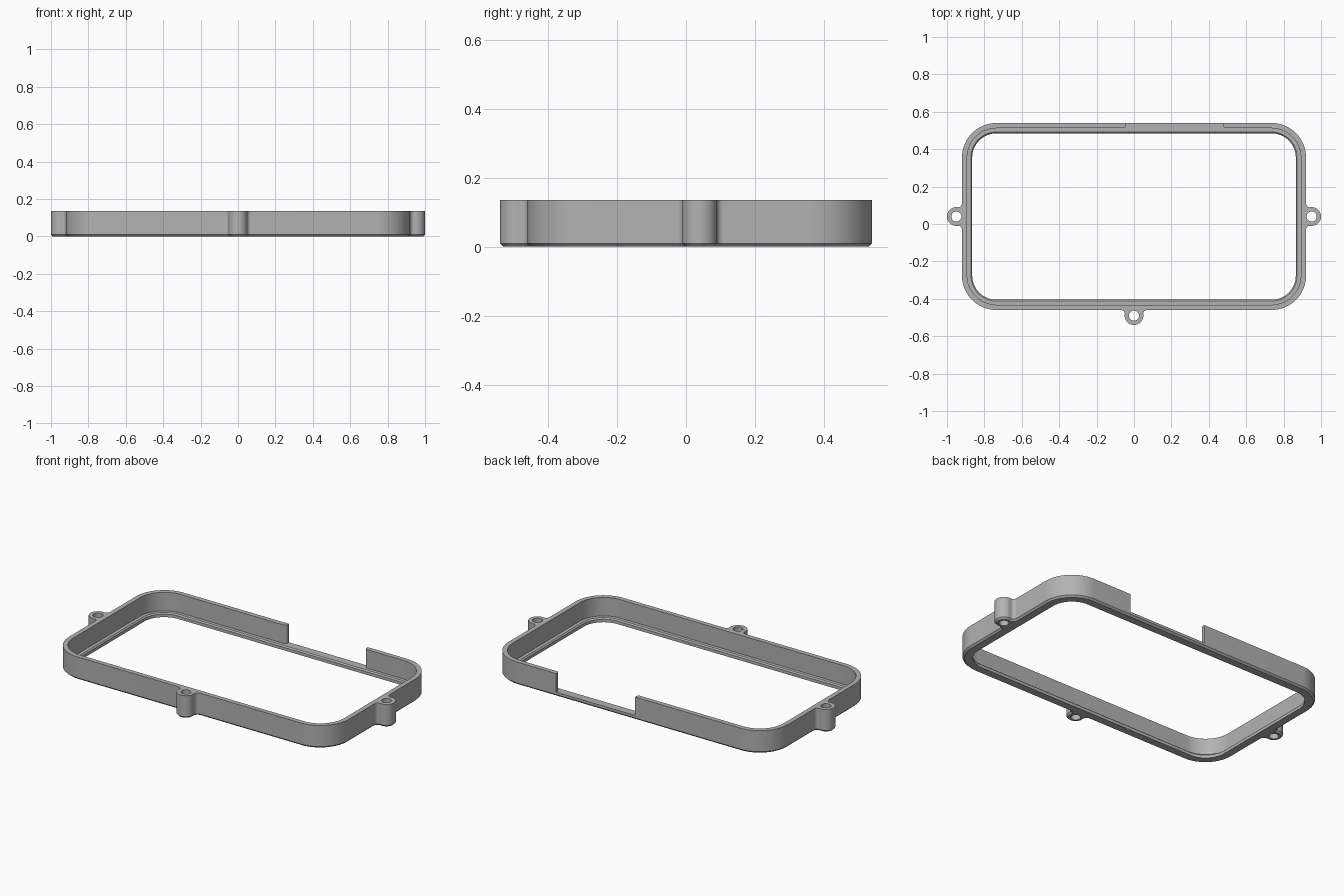
import bpy, bmesh
from math import sin, cos, pi, asin

old = bpy.data.objects.get("Cube")
if old:
    bpy.data.objects.remove(old, do_unlink=True)

HALF_X, HALF_Y, CY = 0.92, 0.50, 0.04   # frame half sizes and centre
CORNER, WALL, HEIGHT, FLOOR = 0.185, 0.028, 0.135, 0.025
LUG_R, LUG_OUT, FILLET, HOLE_R = 0.05, 0.03, 0.02, 0.027
FILLET_DX = ((LUG_R + FILLET) ** 2 - (LUG_OUT - FILLET) ** 2) ** 0.5

grey = bpy.data.materials.new("grey")
grey.use_nodes = True
grey.diffuse_color = (0.45, 0.45, 0.45, 1)
grey.node_tree.nodes["Principled BSDF"].inputs["Base Color"].default_value = (0.45, 0.45, 0.45, 1)


def arc(cx, cy, r, a0, a1, n):
    return [(cx + r * cos(a0 + (a1 - a0) * i / n), cy + r * sin(a0 + (a1 - a0) * i / n))
            for i in range(n + 1)]


def lug(x, y, turn, inset):
    """Fillet, round boss, fillet: bulging out along direction turn."""
    t = asin((LUG_OUT - FILLET) / (LUG_R + FILLET))
    r = FILLET + inset
    # local frame: wall runs along +u, outside is -v
    pts = arc(-FILLET_DX, -FILLET, r, pi / 2, -t, 8)
    pts += arc(0, -LUG_OUT, LUG_R - inset, pi - t, 2 * pi + t, 32)
    pts += arc(FILLET_DX, -FILLET, r, pi + t, pi / 2, 8)
    c, s = cos(turn), sin(turn)
    return [(x + u * c - v * s, y + u * s + v * c) for u, v in pts]


def rounded_rect(inset, lugs=False):
    """Anticlockwise outline, starting at the lower left corner."""
    cx, cy, r = HALF_X - CORNER, HALF_Y - CORNER, CORNER - inset
    pts = []
    corners = [(-cx, -cy), (cx, -cy), (cx, cy), (-cx, cy)]
    bosses = [(0, CY - HALF_Y, 0), (HALF_X, CY, pi / 2), None, (-HALF_X, CY, -pi / 2)]
    for i, (x, y) in enumerate(corners):
        pts += arc(x, y + CY, r, pi + i * pi / 2, pi * 1.5 + i * pi / 2, 20)
        if lugs and bosses[i]:
            pts += lug(*bosses[i], inset)
    return pts


def loft(name, rings):
    """Closed solid through (outline, z) rings of equal point count."""
    bm = bmesh.new()
    loops = [[bm.verts.new((x, y, z)) for x, y in pts] for pts, z in rings]
    for a, b in zip(loops, loops[1:]):
        for i in range(len(a)):
            j = (i + 1) % len(a)
            bm.faces.new((a[i], a[j], b[j], b[i]))
    bm.faces.new(loops[0][::-1])
    bm.faces.new(loops[-1])
    bmesh.ops.recalc_face_normals(bm, faces=bm.faces)
    mesh = bpy.data.meshes.new(name)
    bm.to_mesh(mesh)
    bm.free()
    obj = bpy.data.objects.new(name, mesh)
    bpy.context.collection.objects.link(obj)
    mesh.materials.append(grey)
    return obj


# Solid block with three screw lugs and a chamfered bottom edge
edge = 0.01
frame = loft("bezel_frame", [(rounded_rect(edge, True), 0), (rounded_rect(0, True), edge),
                             (rounded_rect(0, True), HEIGHT)])

# Cavity above the lip, and the window with its bevelled upper edge
cutters = [loft("cavity_cutter", [(rounded_rect(WALL), FLOOR), (rounded_rect(WALL), 0.3)])]
window, bevelled = rounded_rect(0.055), rounded_rect(0.048)
cutters.append(loft("window_cutter", [(window, -0.1), (window, FLOOR - 0.007),
                                      (bevelled, FLOOR), (bevelled, 0.2)]))

# Screw holes
for x, y in [(0, CY - HALF_Y - LUG_OUT), (HALF_X + LUG_OUT, CY), (-HALF_X - LUG_OUT, CY)]:
    ring = arc(x, y, HOLE_R, 0, 2 * pi, 32)[:-1]
    cutters.append(loft("hole_cutter", [(ring, -0.1), (ring, 0.3)]))

# Gap in the back wall, whose wall ends are rounded on the inside
left, right, r = -0.042, 0.477, 0.015
inner = CY + HALF_Y - WALL
gap = [(left, 0.7)] + arc(left - r, inner + r, r, 0, -pi / 2, 6)
gap += [(left - r, inner - 0.01), (right + r, inner - 0.01)]
gap += arc(right + r, inner + r, r, 1.5 * pi, pi, 6) + [(right, 0.7)]
cutters.append(loft("gap_cutter", [(gap, FLOOR), (gap, 0.3)]))

for cutter in cutters:
    cutter.hide_render = True
    mod = frame.modifiers.new(cutter.name, 'BOOLEAN')
    mod.operation, mod.solver, mod.object = 'DIFFERENCE', 'EXACT', cutter

# Bake the cuts and drop the cutters
bpy.context.view_layer.update()
baked = bpy.data.meshes.new_from_object(frame.evaluated_get(bpy.context.evaluated_depsgraph_get()))
frame.modifiers.clear()
frame.data = baked
for cutter in cutters:
    bpy.data.objects.remove(cutter, do_unlink=True)

bpy.ops.object.select_all(action='DESELECT')
frame.select_set(True)
bpy.context.view_layer.objects.active = frame
bpy.ops.object.shade_smooth_by_angle(angle=pi / 6)
